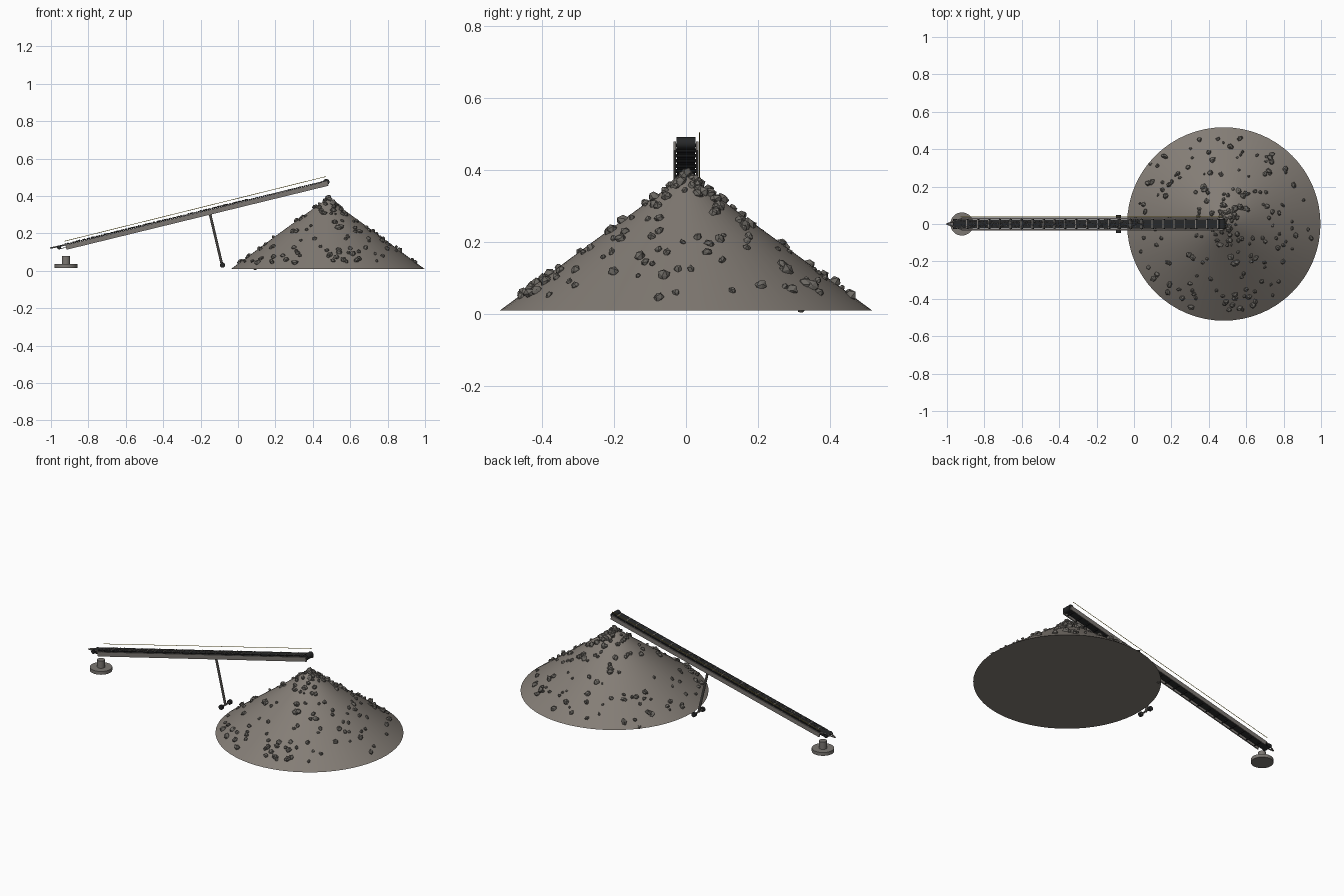
import bpy, bmesh, math, random
from mathutils import Matrix, Vector

random.seed(7)
if "Cube" in bpy.data.objects:
    bpy.data.objects.remove(bpy.data.objects["Cube"], do_unlink=True)


def material(name, r, g, b):
    m = bpy.data.materials.new(name)
    m.use_nodes = True
    m.diffuse_color = (r, g, b, 1)
    m.node_tree.nodes["Principled BSDF"].inputs["Base Color"].default_value = (r, g, b, 1)
    return m


GRAVEL = material("gravel", 0.23, 0.205, 0.18)
STONE = material("dark stone", 0.15, 0.14, 0.125)
STEEL = material("grey steel", 0.2, 0.185, 0.17)
RUBBER = material("black rubber", 0.02, 0.021, 0.022)
YELLOW = material("safety yellow", 0.6, 0.45, 0.06)


def finish(name, bm, mat, smooth=False):
    me = bpy.data.meshes.new(name)
    bm.to_mesh(me)
    bm.free()
    me.materials.append(mat)
    ob = bpy.data.objects.new(name, me)
    bpy.context.scene.collection.objects.link(ob)
    if smooth:
        bpy.ops.object.select_all(action='DESELECT')
        ob.select_set(True)
        bpy.context.view_layer.objects.active = ob
        bpy.ops.object.shade_smooth_by_angle(angle=math.radians(35))
    return ob


def add_box(bm, frame, centre, size):
    bmesh.ops.create_cube(bm, size=1, matrix=frame @ Matrix.Translation(centre) @ Matrix.Diagonal((*size, 1)))


def add_rod(bm, a, b, r1, r2=None, sides=16):
    a, b = Vector(a), Vector(b)
    turn = (b - a).to_track_quat('Z', 'Y').to_matrix().to_4x4()
    bmesh.ops.create_cone(bm, cap_ends=True, segments=sides, radius1=r1, radius2=r1 if r2 is None else r2,
                          depth=(b - a).length, matrix=Matrix.Translation((a + b) / 2) @ turn)


def add_stone(bm, place, size):
    # One faceted, uneven lump
    spin = Matrix.Rotation(random.uniform(0, 6.28), 4, Vector((random.random(), random.random(), 1)))
    squash = Matrix.Diagonal([size * random.uniform(0.75, 1.2) for _ in range(3)] + [1])
    made = bmesh.ops.create_icosphere(bm, subdivisions=1, radius=1, matrix=Matrix.Translation(place) @ spin @ squash)
    for v in made["verts"]:
        v.co += (v.co - Vector(place)) * random.uniform(-0.2, 0.2)


# Stockpile: a cone with a slightly rounded tip
PILE = Vector((0.48, 0, 0.01))
RADIUS, HEIGHT = 0.517, 0.378
bm = bmesh.new()
profile = [(RADIUS, 0), (RADIUS * 0.5, HEIGHT * 0.505), (0.035, HEIGHT * 0.935), (0.012, HEIGHT * 0.98)]
rings = []
for r, z in profile:
    rings.append([bm.verts.new(PILE + Vector((r * math.cos(t), r * math.sin(t), z)))
                  for t in (2 * math.pi * i / 64 for i in range(64))])
for low, high in zip(rings, rings[1:]):
    for i in range(64):
        j = (i + 1) % 64
        bm.faces.new((low[i], low[j], high[j], high[i]))
bm.faces.new(reversed(rings[0]))
bm.faces.new(rings[-1])
finish("stockpile", bm, GRAVEL, True)

# Loose stones scattered on the slope, with a cluster at the tip
bm = bmesh.new()
for k in range(215):
    t = random.uniform(0, 2 * math.pi)
    r = RADIUS * (0.93 * math.sqrt(random.random()) if k < 175 else 0.2 * random.random())
    spot = PILE + Vector((r * math.cos(t), r * math.sin(t), HEIGHT * (1 - r / RADIUS) + 0.003))
    add_stone(bm, spot, random.uniform(0.008, 0.019))
add_stone(bm, (0.09, 0.32, 0.013), 0.013)
finish("loose_stones", bm, STONE)

# Sloping conveyor frame: local x runs up the belt, origin at the low rail end
RUN, RISE = 1.4, 0.342
LENGTH = math.hypot(RUN, RISE)
FRAME = Matrix.Translation((-0.92, 0, 0.125)) @ Matrix.Rotation(-math.atan2(RISE, RUN), 4, 'Y')


def at(x, y, z):
    return FRAME @ Vector((x, y, z))


bm = bmesh.new()
for side in (-1, 1):
    add_box(bm, FRAME, (LENGTH / 2, side * 0.031, 0), (LENGTH, 0.007, 0.026))
finish("side_rails", bm, STEEL)

# Idler rollers and return rollers between the rails
bm = bmesh.new()
steps = 24
for i in range(steps):
    x = 0.03 + i * (LENGTH - 0.06) / (steps - 1)
    add_rod(bm, at(x, -0.03, 0.009), at(x, 0.03, 0.009), 0.005, sides=8)
    add_rod(bm, at(x, -0.028, -0.007), at(x, 0.028, -0.007), 0.004, sides=8)
finish("rollers", bm, RUBBER, True)

# Belt, upper and return runs
bm = bmesh.new()
add_box(bm, FRAME, (LENGTH / 2 - 0.02, 0, 0.016), (LENGTH + 0.04, 0.05, 0.004))
add_box(bm, FRAME, (LENGTH / 2 - 0.02, 0, 0.0), (LENGTH + 0.04, 0.048, 0.003))
finish("belt", bm, RUBBER)

# Thin cross bars on the belt
bm = bmesh.new()
for i in range(steps):
    x = 0.03 + i * (LENGTH - 0.06) / (steps - 1)
    add_box(bm, FRAME, (x, 0, 0.0185), (0.005, 0.05, 0.002))
finish("belt_cleats", bm, STEEL)

# Gravel carried on the belt
bm = bmesh.new()
for _ in range(260):
    add_stone(bm, at(random.uniform(0, LENGTH * 0.7), random.uniform(-0.019, 0.019), 0.019),
              random.uniform(0.002, 0.0045))
finish("carried_gravel", bm, STONE)

# Head and tail pulleys
bm = bmesh.new()
for x, r in ((LENGTH - 0.006, 0.017), (-0.035, 0.011)):
    add_rod(bm, at(x, -0.027, 0.009), at(x, 0.027, 0.009), r, sides=20)
finish("pulleys", bm, RUBBER, True)

# Pointed towing tongue at the low end
bm = bmesh.new()
for side in (-1, 1):
    add_rod(bm, at(0.0, side * 0.027, 0.014), at(-0.081, 0, 0.016), 0.004, sides=8)
finish("tow_tongue", bm, STEEL)

# Thin pull cord along the left side
bm = bmesh.new()
add_rod(bm, at(0, 0.038, 0.034), at(LENGTH, 0.038, 0.038), 0.0015, sides=6)
finish("pull_cord", bm, YELLOW)

# Support leg, axle and wheels
bm = bmesh.new()
add_rod(bm, (-0.15, 0, 0.305), (-0.085, 0, 0.03), 0.007, sides=10)
add_rod(bm, (-0.083, -0.046, 0.03), (-0.083, 0.046, 0.03), 0.005, sides=10)
add_box(bm, FRAME, (0.79, 0, -0.012), (0.02, 0.06, 0.008))
finish("support_leg", bm, STEEL, True)
bm = bmesh.new()
for side in (-1, 1):
    add_rod(bm, (-0.083, side * 0.034, 0.03), (-0.083, side * 0.048, 0.03), 0.014, sides=16)
finish("wheels", bm, RUBBER, True)

# Pivot foot under the low end
bm = bmesh.new()
add_rod(bm, (-0.92, 0, 0.016), (-0.92, 0, 0.036), 0.062, sides=32)
add_rod(bm, (-0.92, 0, 0.036), (-0.92, 0, 0.08), 0.022, sides=24)
finish("pivot_foot", bm, STEEL, True)
